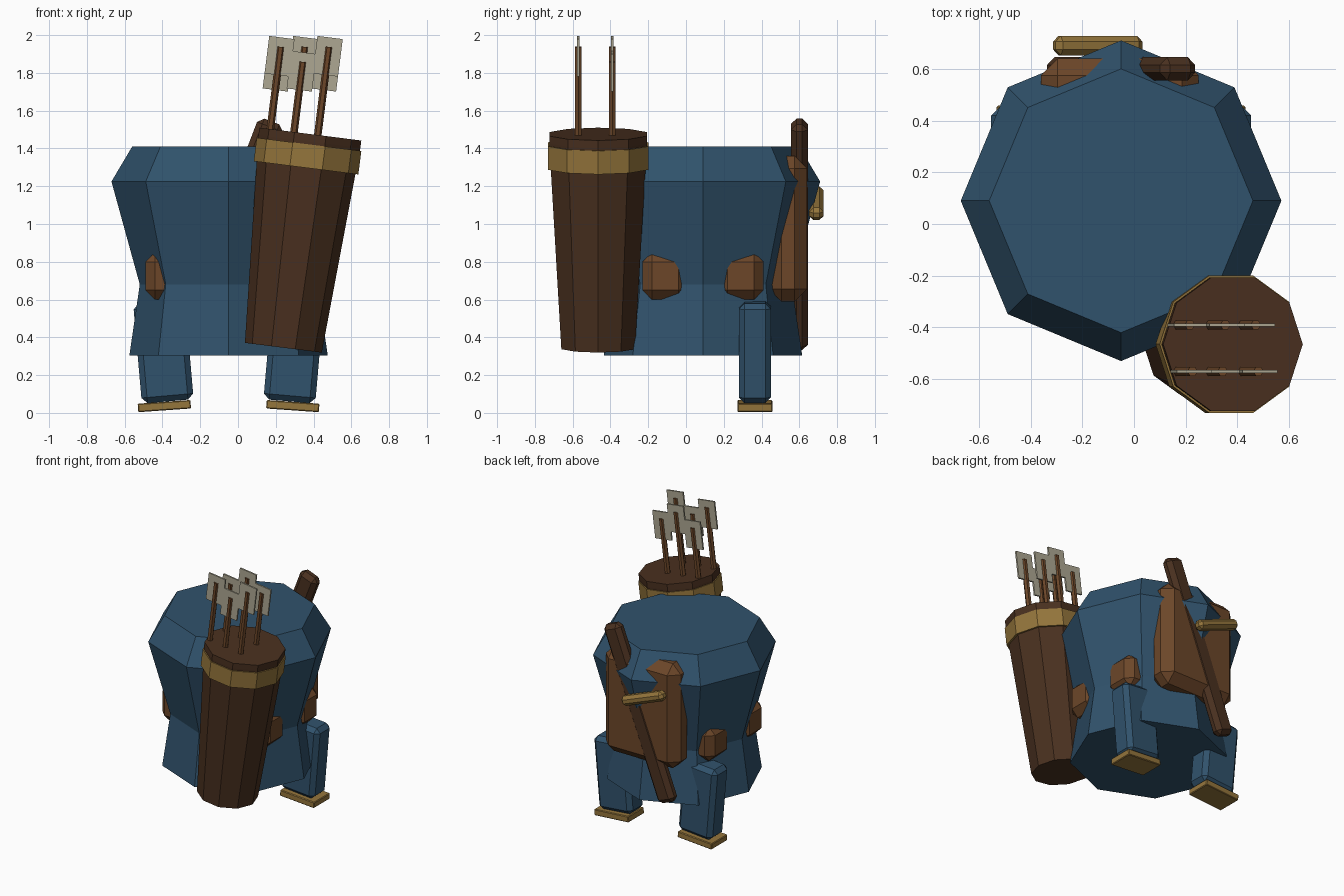
import bpy, bmesh
from math import radians, sin, cos, pi
from mathutils import Matrix, Vector

if "Cube" in bpy.data.objects:
    bpy.data.objects.remove(bpy.data.objects["Cube"])

CX, CY = -0.05, 0.09          # centre of the torso
LEAN = radians(7.2)           # sideways lean of the quiver


def material(name, rgb):
    m = bpy.data.materials.new(name)
    m.diffuse_color = (*rgb, 1)
    m.use_nodes = True
    m.node_tree.nodes["Principled BSDF"].inputs["Base Color"].default_value = m.diffuse_color
    return m


BLUE = material("blue_cloth", (0.030, 0.085, 0.150))
BROWN = material("brown_leather", (0.150, 0.062, 0.022))
DARK = material("dark_leather", (0.068, 0.030, 0.014))
GOLD = material("brass", (0.300, 0.180, 0.045))
FEATHER = material("feather", (0.42, 0.39, 0.29))


def add_object(name, bm, mat, matrix):
    bmesh.ops.recalc_face_normals(bm, faces=bm.faces)
    me = bpy.data.meshes.new(name)
    bm.to_mesh(me)
    bm.free()
    me.materials.append(mat)
    ob = bpy.data.objects.new(name, me)
    ob.matrix_world = matrix
    bpy.context.collection.objects.link(ob)
    return ob


def box(name, loc, size, mat, bevel=0.0, tilt=0.0):
    bm = bmesh.new()
    bmesh.ops.create_cube(bm, size=1)
    bmesh.ops.scale(bm, vec=size, verts=bm.verts)
    if bevel:
        bmesh.ops.bevel(bm, geom=bm.edges[:], offset=bevel, segments=1,
                        affect='EDGES', clamp_overlap=True)
    return add_object(name, bm, mat, Matrix.Translation(loc) @ Matrix.Rotation(tilt, 4, 'Y'))


def lathe(name, profile, sides, mat, loc, tilt=0.0):
    """Closed faceted solid from (radius, height) pairs."""
    bm = bmesh.new()
    rings = [[bm.verts.new((r * cos(2 * pi * i / sides), r * sin(2 * pi * i / sides), z))
              for i in range(sides)] for r, z in profile]
    for a, b in zip(rings, rings[1:]):
        for i in range(sides):
            j = (i + 1) % sides
            bm.faces.new((a[i], a[j], b[j], b[i]))
    bm.faces.new(rings[0][::-1])
    bm.faces.new(rings[-1])
    return add_object(name, bm, mat, Matrix.Translation(loc) @ Matrix.Rotation(tilt, 4, 'Y'))


# Eight-sided torso with a narrow waist
lathe("torso", [(0.525, 0.305), (0.47, 0.68), (0.62, 1.225), (0.51, 1.41)], 8, BLUE, (CX, CY, 0))

# Legs, soles and belt pouches, mirrored left and right
for s, side in ((-1, "left"), (1, "right")):
    box(f"{side}_leg", (CX + s * 0.345, 0.365, 0.325), (0.275, 0.17, 0.53), BLUE, 0.03, s * radians(5))
    box(f"{side}_sole", (CX + s * 0.34, 0.365, 0.036), (0.28, 0.185, 0.045), GOLD, 0.005, s * radians(4))
    for t, end in ((-1, "front"), (1, "back")):
        box(f"{side}_{end}_pouch", (CX + s * 0.34, CY + t * 0.20, 0.725),
            (0.20, 0.24, 0.25), BROWN, 0.05)

# Back pack, slung club and its brass clasp
box("back_pack", (-0.055, 0.54, 0.975), (0.61, 0.20, 0.77), BROWN, 0.065)
SLING = radians(21)
box("slung_club", (-0.05, 0.60, 0.945), (0.145, 0.09, 1.28), DARK, 0.03, SLING)
box("clasp", (-0.14, 0.69, 1.11), (0.36, 0.075, 0.07), GOLD, 0.022, SLING)

# Ten-sided leaning quiver with a brass band
base = Vector((0.24, -0.465, 0.345))
axis = Vector((sin(LEAN), 0, cos(LEAN)))
lathe("quiver", [(0.205, 0), (0.272, 1.10), (0.272, 1.14)], 10, DARK, base, LEAN)
lathe("quiver_band", [(0.279, 0.96), (0.279, 1.085)], 10, GOLD, base, LEAN)

# Six arrows in two rows, alternating high and low
for row, y in enumerate((-0.57, -0.39)):
    for col, x in enumerate((0.22, 0.347, 0.475)):
        low = (row + col) % 2
        centre = Vector((x, y, 1.888)) - axis * (0.08 * low)
        tip = centre + axis * 0.05
        lathe(f"arrow_shaft_{row}_{col}", [(0.02, -0.55), (0.02, 0)], 6, BROWN, tip, LEAN)
        box(f"arrow_feather_{row}_{col}", centre, (0.135, 0.012, 0.20), FEATHER, 0, LEAN)
